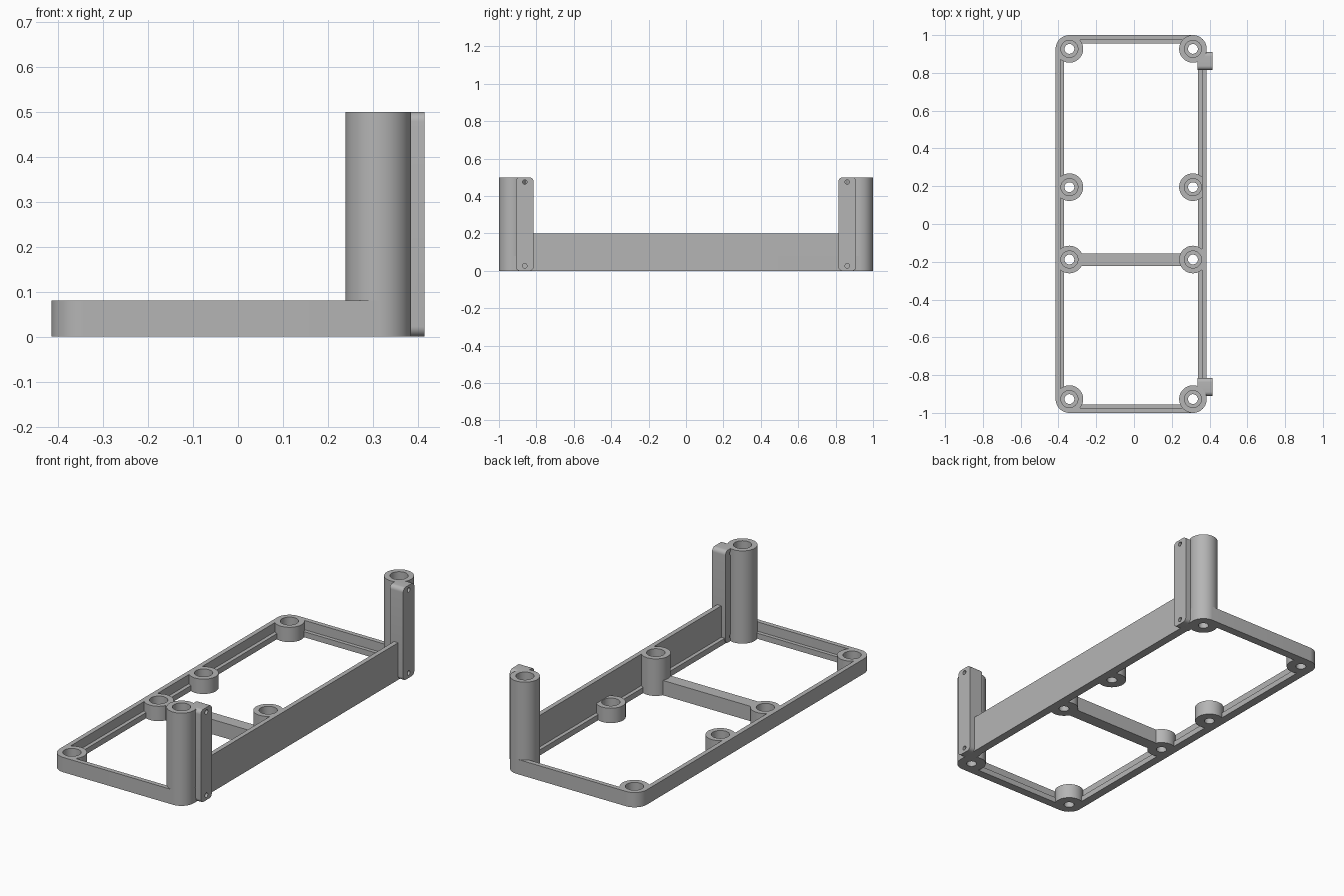
import bpy, bmesh, math
from mathutils import Matrix, Vector

cube = bpy.data.objects.get("Cube")
if cube:
    bpy.data.objects.remove(cube, do_unlink=True)

# One plain grey plastic
grey = bpy.data.materials.new("grey_plastic")
grey.use_nodes = True
colour = (0.46, 0.46, 0.46, 1)
grey.diffuse_color = colour
grey.node_tree.nodes["Principled BSDF"].inputs["Base Color"].default_value = colour

X0, X1, Y = -0.415, 0.385, 1.0      # outer limits of the frame
R = 0.073                           # boss radius, also the corner radius
LEFT, RIGHT = X0 + R, X1 - R        # boss columns
END = Y - R                         # boss rows at the corners
LOW, WALL, TALL = 0.08, 0.2, 0.5
FLOOR = 0.03                        # ledge height and counterbore floor


def make(name, bm):
    bmesh.ops.recalc_face_normals(bm, faces=bm.faces)
    mesh = bpy.data.meshes.new(name)
    bm.to_mesh(mesh)
    bm.free()
    mesh.materials.append(grey)
    ob = bpy.data.objects.new(name, mesh)
    bpy.context.collection.objects.link(ob)
    return ob


def add_cylinder(bm, radius, z0, z1, matrix, segments=48):
    """Cylinder along local z from z0 to z1."""
    bmesh.ops.create_cone(bm, cap_ends=True, segments=segments, radius1=radius,
                          radius2=radius, depth=z1 - z0,
                          matrix=matrix @ Matrix.Translation((0, 0, (z0 + z1) / 2)))


def box(name, lo, hi):
    bm = bmesh.new()
    lo, hi = Vector(lo), Vector(hi)
    bmesh.ops.create_cube(bm, size=1, matrix=Matrix.Translation((lo + hi) / 2)
                          @ Matrix.Diagonal((*(hi - lo), 1)))
    return make(name, bm)


def rounded_rect(x0, x1, y0, y1, r, steps=12):
    pts = []
    corners = ((x1 - r, y1 - r), (x0 + r, y1 - r), (x0 + r, y0 + r), (x1 - r, y0 + r))
    for i, (cx, cy) in enumerate(corners):
        for k in range(steps + 1):
            a = math.pi / 2 * (i + k / steps)
            pts.append((cx + r * math.cos(a), cy + r * math.sin(a)))
    return pts


def cut(ob, cutter):
    mod = ob.modifiers.new("cut", 'BOOLEAN')
    mod.operation = 'DIFFERENCE'
    mod.solver = 'EXACT'
    mod.object = cutter
    bpy.context.view_layer.update()
    deps = bpy.context.evaluated_depsgraph_get()
    mesh = bpy.data.meshes.new_from_object(ob.evaluated_get(deps))
    ob.modifiers.clear()
    ob.data = mesh


# Frame: stepped section (inset, height) swept round a rounded rectangle
section = [(0, 0), (0, LOW), (0.025, LOW), (0.025, FLOOR), (0.045, FLOOR), (0.045, 0)]
bm = bmesh.new()
loops = [[bm.verts.new((x, y, z)) for x, y in
          rounded_rect(X0 + d, X1 - d, d - Y, Y - d, R - d)] for d, z in section]
for a, b in zip(loops, loops[1:] + loops[:1]):
    for i in range(len(a)):
        bm.faces.new((a[i - 1], a[i], b[i], b[i - 1]))
frame = make("frame", bm)

# Tall side wall and cross bar
wall = box("side_wall", (X1 - 0.025, -0.85, 0), (X1, 0.85, WALL))
bar = box("cross_bar", (LEFT, -0.222, 0), (RIGHT, -0.155, LOW))

# Bosses and the two tall corner posts
bosses, spots = [], []
for y, row in ((END, "back"), (0.195, "mid_back"), (-0.188, "mid_front"), (-END, "front")):
    for x, side in ((LEFT, "low"), (RIGHT, "tall")):
        height = LOW
        if x == RIGHT:
            height = TALL if abs(y) == END else WALL if y < 0 else LOW
        bm = bmesh.new()
        add_cylinder(bm, R, 0, height, Matrix.Translation((x, y, 0)), 64)
        kind = "post" if height == TALL else "boss"
        bosses.append(make(f"{row}_{side}_side_{kind}", bm))
        spots.append((x, y))

# Mounting pads beside the posts
pads = []
for s, row in ((1, "back"), (-1, "front")):
    y0, y1 = sorted((s * 0.815, s * 0.91))
    bm = bmesh.new()
    face = bm.faces.new([bm.verts.new((0.335, y, z)) for y, z in
                         rounded_rect(y0, y1, 0, TALL, 0.022, 8)])
    grown = bmesh.ops.extrude_face_region(bm, geom=[face])["geom"]
    bmesh.ops.translate(bm, vec=(0.08, 0, 0),
                        verts=[v for v in grown if isinstance(v, bmesh.types.BMVert)])
    bmesh.ops.remove_doubles(bm, verts=bm.verts, dist=1e-5)
    pads.append(make(f"{row}_mounting_pad", bm))

# Cutters: wide bores, narrow through holes, and pad screw holes
bm = bmesh.new()
for x, y in spots:
    add_cylinder(bm, 0.045, FLOOR, 1, Matrix.Translation((x, y, 0)))
bores = make("bore_cutter", bm)
bm = bmesh.new()
for x, y in spots:
    add_cylinder(bm, 0.026, -0.1, 0.9, Matrix.Translation((x, y, 0)))
holes = make("hole_cutter", bm)
bm = bmesh.new()
for y in (-0.862, 0.862):
    for z in (0.027, 0.475):
        add_cylinder(bm, 0.012, 0.3, 0.5, Matrix.Translation((0, y, z))
                     @ Matrix.Rotation(math.pi / 2, 4, 'Y'), 24)
screws = make("screw_cutter", bm)

parts = [frame, wall, bar] + bosses + pads
for ob in [frame, bar] + bosses + pads:
    cut(ob, bores)
    cut(ob, holes)
for ob in pads:
    cut(ob, screws)
for ob in (bores, holes, screws):
    bpy.data.objects.remove(ob, do_unlink=True)

# Smooth round surfaces, keep edges sharp
bpy.ops.object.select_all(action='DESELECT')
for ob in parts:
    ob.select_set(True)
bpy.context.view_layer.objects.active = frame
bpy.ops.object.shade_smooth_by_angle(angle=math.radians(30))
